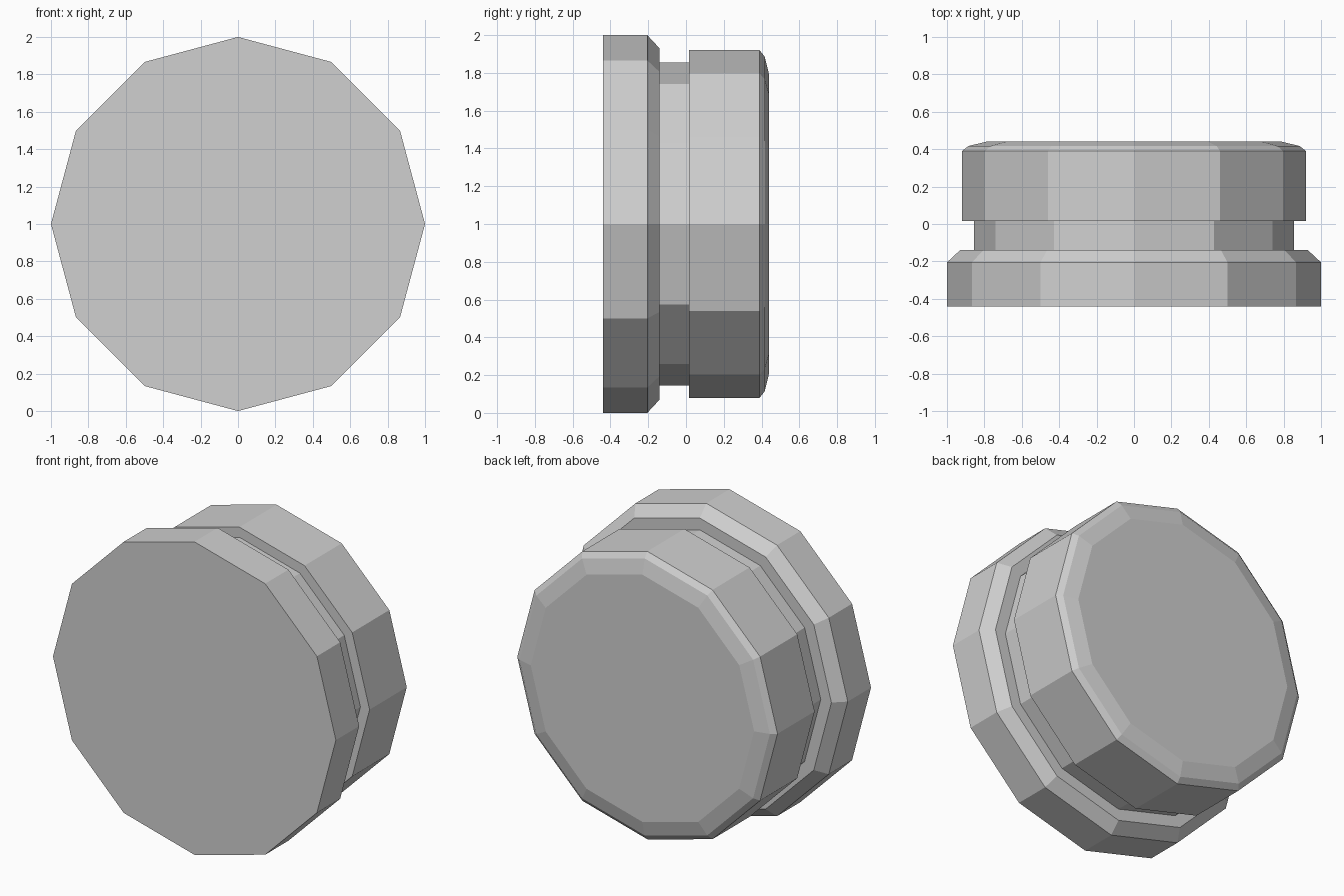
import bpy
import bmesh
from math import cos, sin, tau

cube = bpy.data.objects.get("Cube")
if cube:
    bpy.data.objects.remove(cube, do_unlink=True)

SIDES = 12

grey = bpy.data.materials.new("light_grey")
grey.use_nodes = True
colour = (0.63, 0.63, 0.63, 1)
grey.diffuse_color = colour
grey.node_tree.nodes["Principled BSDF"].inputs["Base Color"].default_value = colour


def turned_solid(name, profile):
    """Faceted solid turned about the y axis from (radius, y) points, with capped ends."""
    bm = bmesh.new()
    rings = []
    for radius, y in profile:
        rings.append([bm.verts.new((radius * cos(tau * i / SIDES), y,
                                    radius * sin(tau * i / SIDES)))
                      for i in range(SIDES)])
    for a, b in zip(rings, rings[1:]):
        for i in range(SIDES):
            j = (i + 1) % SIDES
            bm.faces.new((a[i], a[j], b[j], b[i]))
    bm.faces.new(rings[0])
    bm.faces.new(rings[-1])
    bmesh.ops.recalc_face_normals(bm, faces=bm.faces)
    mesh = bpy.data.meshes.new(name)
    bm.to_mesh(mesh)
    bm.free()
    mesh.materials.append(grey)
    obj = bpy.data.objects.new(name, mesh)
    obj.location.z = 1
    bpy.context.collection.objects.link(obj)
    return obj


# One continuous body: wide front rim, recessed neck, rear drum with rounded edge
turned_solid("stepped_knob", [
    (1.0, -0.44), (1.0, -0.205), (0.93, -0.14),
    (0.855, -0.14), (0.855, 0.015),
    (0.92, 0.015), (0.92, 0.39), (0.885, 0.417), (0.79, 0.44),
])
